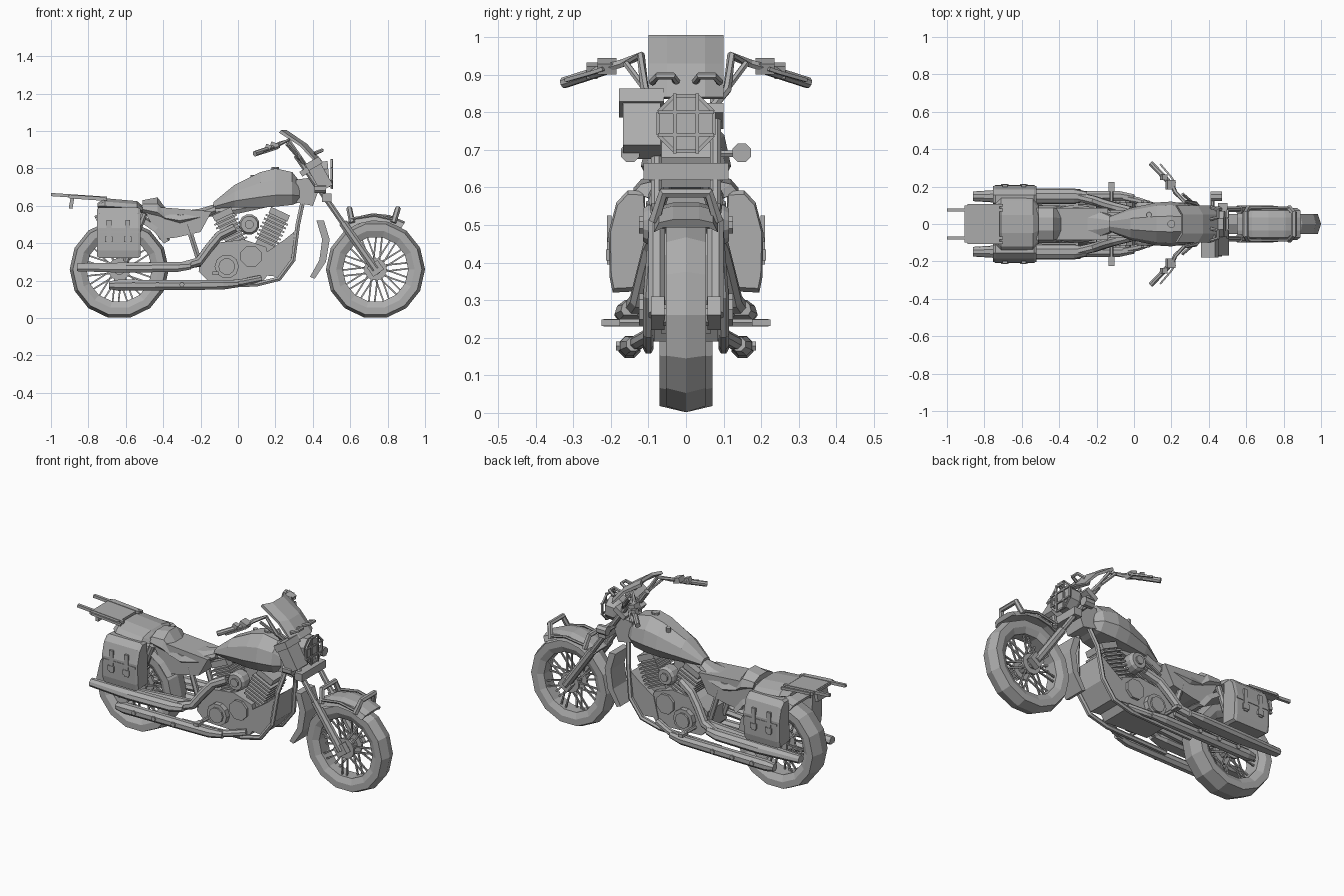
import bpy
import bmesh
from math import sin, cos, pi, radians
from mathutils import Vector, Matrix

default_cube = bpy.data.objects.get("Cube")
if default_cube:
    bpy.data.objects.remove(default_cube, do_unlink=True)

paint = bpy.data.materials.new("plain grey")
paint.use_nodes = True
grey = (.42, .42, .42, 1)
paint.diffuse_color = grey
for node in paint.node_tree.nodes:
    if node.type == "BSDF_PRINCIPLED":
        node.inputs["Base Color"].default_value = grey


# A shape is (rings, wrap): point loops that are skinned together
def tube(path, radius, sides=6):
    points = [Vector(point) for point in path]
    radii = radius if isinstance(radius, list) else [radius] * len(points)
    steps = [(b - a).normalized() for a, b in zip(points, points[1:])]
    axis = min(Matrix.Identity(3), key=lambda a: max(abs(s.dot(a)) for s in steps))
    rings = []
    for index, (point, size) in enumerate(zip(points, radii)):
        along = (steps[max(index - 1, 0)] + steps[min(index, len(steps) - 1)]).normalized()
        across = along.cross(axis).normalized()
        other = along.cross(across)
        turns = [2 * pi * (k + .5) / sides for k in range(sides)]
        rings.append([point + size * (across * cos(t) + other * sin(t)) for t in turns])
    return rings, False


def prism(profile, y_start, y_end):
    return [[Vector((x, y, z)) for x, z in profile] for y in (y_start, y_end)], False


def box(center, size, tilt=0):
    turn = Matrix.Rotation(radians(tilt), 3, "Y")
    corners = ((-1, -1), (1, -1), (1, 1), (-1, 1))
    half = Vector(size) / 2
    return [[Vector(center) + turn @ Vector((a * half.x, side * half.y, b * half.z))
             for a, b in corners] for side in (-1, 1)], False


def lathe(center, profile, start=0, end=360, steps=14):
    wrap = end - start == 360
    rings = []
    for k in range(steps if wrap else steps + 1):
        angle = radians(start + (end - start) * k / steps)
        rings.append([Vector((center[0] + r * cos(angle), y, center[1] + r * sin(angle)))
                      for r, y in profile])
    return rings, wrap


def hull(sections, shift=0):
    # Rounded body lofted along x from (x, half width, bottom, top)
    rings = []
    for x, wide, low, high in sections:
        tall = high - low
        half = [(.7, 0), (1, .3), (.85, .7), (.35, 1)]
        outline = half + [(-a, b) for a, b in reversed(half)]
        rings.append([Vector((x, shift + a * wide, low + b * tall)) for a, b in outline])
    return rings, False


def part(name, *shapes, mirror=False):
    shapes = list(shapes)
    if mirror:
        shapes += [([[Vector((p.x, -p.y, p.z)) for p in ring] for ring in rings], wrap)
                   for rings, wrap in shapes]
    bm = bmesh.new()
    for rings, wrap in shapes:
        loops = [[bm.verts.new(p) for p in ring] for ring in rings]
        pairs = list(zip(loops, loops[1:])) + ([(loops[-1], loops[0])] if wrap else [])
        for first, second in pairs:
            for k in range(len(first)):
                n = (k + 1) % len(first)
                bm.faces.new((first[k], first[n], second[n], second[k]))
        if not wrap:
            bm.faces.new(loops[0][::-1])
            bm.faces.new(loops[-1])
    bmesh.ops.recalc_face_normals(bm, faces=bm.faces)
    mesh = bpy.data.meshes.new(name)
    bm.to_mesh(mesh)
    bm.free()
    mesh.materials.append(paint)
    item = bpy.data.objects.new(name, mesh)
    bpy.context.collection.objects.link(item)
    return item


# Wheels with crossed wire spokes
FRONT, REAR = (.735, .26), (-.635, .26)
for label, hub, w in (("front", FRONT, .053), ("rear", REAR, .07)):
    half = [(.175, .7 * w), (.21, w), (.248, w)]
    part(label + "_tyre", lathe(hub, half + [(.265, 0)] + [(r, -y) for r, y in reversed(half)]))
    x, z = hub
    part(label + "_hub", tube([(x, -.06, z), (x, .06, z)], .03, 10),
         tube([(x, .03, z), (x, .045, z)], .06, 12), tube([(x, -.03, z), (x, -.045, z)], .06, 12))
    spokes = []
    for k in range(28):
        inner = 2 * pi * k / 28
        outer = inner + (.25 if k % 2 else -.25)
        side = .035 if k % 4 < 2 else -.035
        spokes.append(tube([(x + .05 * cos(inner), side, z + .05 * sin(inner)),
                            (x + .18 * cos(outer), side * .5, z + .18 * sin(outer))], .006, 4))
    part(label + "_spokes", *spokes)


# Shallow mudguards and the flap behind the front wheel
def guard(radius, w):
    half = [(radius - .02, w), (radius + .01, .85 * w), (radius + .02, .4 * w)]
    return half + [(r, -y) for r, y in reversed(half)] + [(radius - .005, -.7 * w), (radius - .005, .7 * w)]


part("front_mudguard", lathe(FRONT, guard(.28, .085), 58, 128, 4))
part("rear_mudguard", lathe(REAR, guard(.295, .1), 30, 115, 5))
part("mud_flap", prism([(.42, .52), (.46, .52), (.49, .42), (.47, .3), (.41, .21),
                        (.385, .22), (.435, .31), (.45, .42)], -.065, .065))
for label, x, lean in (("rear", .61, -.015), ("front", .83, .025)):
    part(label + "_mudguard_hoop", tube([(x, -.085, .51), (x + lean, -.06, .585),
                                        (x + lean, .06, .585), (x, .085, .51)], .016))
part("mudguard_rails", tube([(.6, .085, .53), (.73, .088, .55), (.84, .085, .525)], .008), mirror=True)

# Front fork and steering head
part("fork_legs", tube([(.735, .078, .26), (.56, .078, .51)], .024, 8),
     tube([(.58, .078, .48), (.31, .078, .87)], .016, 8),
     box((.735, .075, .265), (.07, .035, .06), -35), mirror=True)
part("fork_clamps", box((.475, 0, .642), (.05, .225, .045)), box((.37, 0, .79), (.08, .2, .03), -33))
part("steering_head", prism([(.3, .62), (.4, .6), (.43, .68), (.39, .75), (.31, .74)], -.065, .065))

# Headlight with its wire guard
part("headlight", tube([(.38, 0, .755), (.43, 0, .765), (.485, 0, .77)], [.045, .075, .075], 8))
bars = []
for k in (-.03, .03):
    bars += [tube([(.505, k, .69), (.505, k, .85)], .006, 4),
             tube([(.505, -.075, .77 + k), (.505, .075, .77 + k)], .006, 4)]
rim = [(.5, .08 * cos(pi / 8 + k * pi / 4), .77 + .08 * sin(pi / 8 + k * pi / 4)) for k in range(9)]
bars += [tube([a, b], .007, 4) for a, b in zip(rim, rim[1:])]
part("headlight_guard", *bars)
part("turn_signals", tube([(.41, .148, .692), (.47, .148, .692)], .027, 8),
     tube([(.42, .07, .69), (.42, .13, .69)], .01), mirror=True)
part("visor_lamps", tube([(.41, .025, .88), (.45, .035, .897), (.45, .075, .897), (.41, .09, .88)], .01), mirror=True)

# Tool bag strapped along the right of the fork
part("fork_bag", box((.44, -.118, .755), (.075, .1, .14), -30), box((.405, -.118, .825), (.085, .12, .04), -30))

# Windshield with swept sides
shield = [(.25, .99), (.26, 1.005), (.37, .93), (.45, .84), (.44, .835), (.36, .92)]
part("windshield", ([[Vector((x - back, y, z)) for x, z in shield]
                     for y, back in ((-.1, .03), (-.05, 0), (.05, 0), (.1, .03))], False))

# Handlebars, grips and levers
part("handlebars", tube([(.37, .06, .8), (.33, .11, .86), (.27, .12, .95), (.22, .17, .93), (.2, .22, .915)], .012),
     tube([(.33, .1, .85), (.26, .16, .93)], .009), mirror=True)
part("grips", tube([(.2, .21, .915), (.09, .325, .878)], .015, 8),
     box((.195, .21, .922), (.045, .05, .03), 20), box((.16, .25, .91), (.03, .03, .035), 20), mirror=True)
part("levers", tube([(.22, .22, .915), (.2, .25, .905), (.14, .32, .885)], .007, 4), mirror=True)

# Tank, seat and side panels
part("fuel_tank", hull([(-.13, .04, .585, .62), (-.02, .085, .59, .71), (.12, .115, .59, .78),
                        (.2, .12, .595, .8), (.29, .105, .605, .78), (.33, .07, .62, .73)]))
part("fuel_caps", tube([(.2, 0, .79), (.2, 0, .808)], .022, 8),
     tube([(.08, .05, .74), (.08, .05, .765)], .014, 8))
part("seat", hull([(-.51, .1, .56, .63), (-.43, .1, .53, .645), (-.39, .09, .51, .59), (-.31, .105, .5, .57),
                   (-.2, .085, .52, .585), (-.12, .045, .56, .61)]))
part("side_panels", prism([(-.52, .6), (-.14, .57), (-.2, .46), (-.33, .43), (-.42, .42), (-.46, .5)], -.085, .085))

# Luggage pad and rack
part("luggage_pad", hull([(-.75, .1, .59, .615), (-.71, .14, .58, .64), (-.54, .14, .57, .625), (-.51, .1, .56, .6)]))
part("rack_plate", box((-.81, 0, .643), (.18, .2, .02), 4))
part("rack_rails", tube([(-1, .075, .66), (-.7, .075, .64)], .012, 4),
     tube([(-.89, .1, .65), (-.7, .1, .635)], .01, 4), mirror=True)
part("rack_bar", tube([(-.9, -.1, .65), (-.9, .1, .65)], .01, 4))
part("tail_lamp", box((-.89, 0, .615), (.02, .1, .06), 10))

# Saddlebags with straps and buckles
outline = [(.1, .325), (.195, .32), (.203, .36), (.206, .48), (.185, .56), (.155, .592), (.11, .59)]
part("saddlebags", ([[Vector((x, .15 + (y - .15) * s, .46 + (z - .46) * s)) for y, z in outline]
                     for x, s in ((-.755, .92), (-.74, 1), (-.535, 1), (-.52, .92))], False), mirror=True)
part("bag_flaps", box((-.637, .203, .46), (.21, .012, .012)), mirror=True)
part("bag_straps", *[box((x, .204, .46), (.025, .012, .13)) for x in (-.69, -.59)],
     *[box((x, .207, .42), (.04, .012, .03)) for x in (-.69, -.59)], mirror=True)

# Engine: crankcase, two finned cylinders, covers
part("crankcase", prism([(-.21, .25), (-.16, .2), (.13, .19), (.18, .26), (.15, .38),
                         (.03, .42), (-.13, .4), (-.2, .35)], -.085, .085))
part("engine_covers", tube([(-.06, .08, .275), (-.06, .115, .275)], .065, 10),
     tube([(-.06, .11, .275), (-.06, .125, .275)], .045, 10),
     tube([(.07, .08, .33), (.07, .1, .33)], .06, 8), mirror=True)
for label, x, tilt in (("rear", .01, -25), ("front", .13, 25)):
    rise = Vector((sin(radians(tilt)), 0, cos(radians(tilt))))
    base = Vector((x, 0, .36))
    fins = [box(base + rise * (.05 + k * .022), (.13, .15, .01), tilt) for k in range(7)]
    part(label + "_cylinder", box(base + rise * .1, (.1, .11, .2), tilt),
         box(base + rise * .215, (.11, .13, .035), tilt), *fins)
part("air_cleaners", tube([(.06, .05, .5), (.06, .1, .5), (.06, .115, .5)], [.055, .055, .045], 12),
     tube([(.06, .11, .5), (.06, .125, .5)], .025, 8), mirror=True)
part("front_cowl", prism([(.12, .23), (.22, .22), (.29, .31), (.3, .46), (.25, .42), (.15, .35)], -.09, .09))

# Frame tubes, swing arm and shocks
part("frame_cradle", tube([(.35, .04, .64), (.32, .085, .5), (.295, .1, .31), (.22, .1, .21), (.1, .1, .18),
                           (-.3, .1, .17)], .014), mirror=True)
part("frame_spine", tube([(.36, 0, .66), (0, 0, .58), (-.45, 0, .53)], .025))
part("seat_tubes", tube([(-.2, .07, .28), (-.27, .07, .5)], .016), mirror=True)
part("swing_arms", tube([(-.2, .085, .29), (REAR[0], .085, REAR[1])], .02), mirror=True)
part("shocks", tube([(-.6, .09, .3), (-.5, .09, .56)], .018, 8), mirror=True)

# Exhausts and foot pegs
part("upper_exhausts", tube([(-.02, .07, .48), (-.1, .09, .44), (-.15, .105, .38), (-.21, .125, .3), (-.3, .145, .275)], .026, 8),
     hull([(-.25, .025, .26, .3), (-.32, .042, .247, .3), (-.6, .042, .242, .296), (-.86, .026, .25, .292)], .148),
     mirror=True)
part("lower_exhausts", tube([(.12, .09, .21), (.02, .125, .19), (-.1, .148, .178)], .02, 8),
     tube([(0, .14, .183), (-.08, .15, .178), (-.64, .15, .175), (-.69, .15, .175)], [.02, .028, .032, .022], 8), mirror=True)
part("exhaust_clamps", *[tube([(x, .176, .178), (x, .186, .178)], .014, 6) for x in (-.56, -.43, -.3)], mirror=True)
part("foot_pegs", tube([(-.12, .08, .24), (-.12, .22, .24)], .011),
     box((-.12, .2, .24), (.03, .05, .018)), mirror=True)
